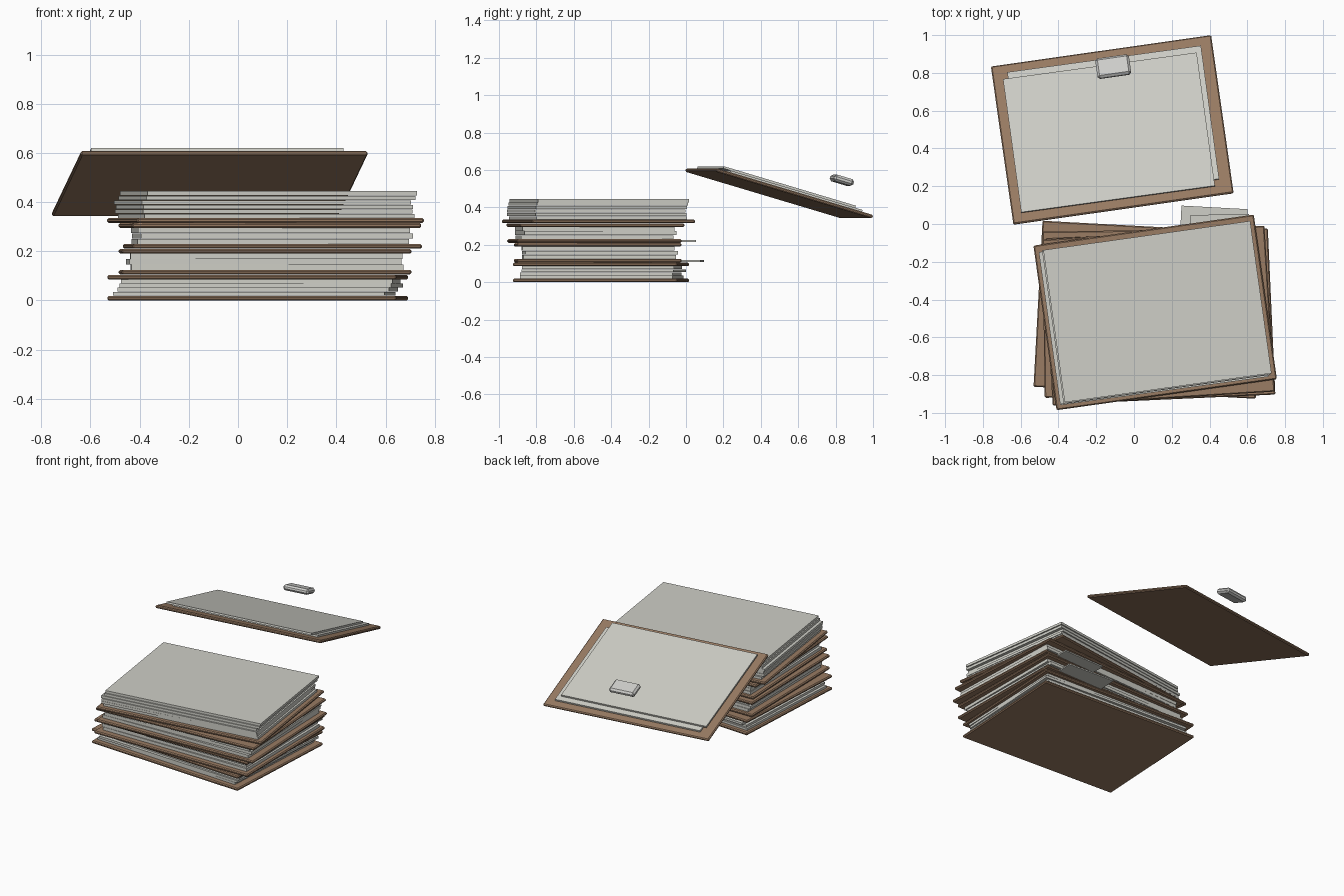
import bpy, bmesh
from math import radians, tan, sin, cos

old = bpy.data.objects.get("Cube")
if old:
    bpy.data.objects.remove(old, do_unlink=True)


def material(name, rgb):
    m = bpy.data.materials.new(name)
    m.use_nodes = True
    m.diffuse_color = (*rgb, 1)
    m.node_tree.nodes["Principled BSDF"].inputs["Base Color"].default_value = (*rgb, 1)
    return m


CARD = material("brown card", (0.32, 0.20, 0.125))
PAPER = material("grey white paper", (0.62, 0.62, 0.57))
METAL = material("pale grey metal", (0.63, 0.63, 0.61))


def slab(name, size, loc, mat, turn=0, tilt=0, bevel=0):
    """Box centred on loc, tilted about its own x axis and then turned about z."""
    bm = bmesh.new()
    bmesh.ops.create_cube(bm, size=1)
    bmesh.ops.scale(bm, vec=size, verts=bm.verts)
    if bevel:
        bmesh.ops.bevel(bm, geom=bm.edges[:], offset=bevel, segments=1, affect='EDGES')
    mesh = bpy.data.meshes.new(name)
    bm.to_mesh(mesh)
    bm.free()
    mesh.materials.append(mat)
    ob = bpy.data.objects.new(name, mesh)
    ob.location = loc
    ob.rotation_euler = (radians(tilt), 0, radians(turn))
    bpy.context.collection.objects.link(ob)
    return ob


COVER = (1.178, 0.88, 0.019)
SHEET = (1.106, 0.814)


def cover(name, x, y, z, turn):
    slab(name, COVER, (x, y, z), CARD, turn, bevel=0.006)


def sheets(name, low, high, poses):
    """Pile of loose sheets filling the height from low to high."""
    step = (high - low) / len(poses)
    for i, (x, y, turn) in enumerate(poses):
        slab(f"{name}_{i + 1}", (*SHEET, step * 0.92),
             (x, y, low + step * (i + 0.5)), PAPER, turn)


# Closed folders, each a lower and an upper cover
cover("bottom_folder_base", 0.08, -0.454, 0.0095, -3.1)
cover("bottom_folder_cover", 0.08, -0.454, 0.095, -3.1)
cover("second_folder_base", 0.11, -0.472, 0.115, 0.8)
cover("second_folder_cover", 0.11, -0.472, 0.200, 0.8)
cover("third_folder_base", 0.14, -0.49, 0.220, 2.6)
cover("third_folder_cover", 0.13, -0.485, 0.305, 3.6)

# Open folder on top
cover("top_folder_base", 0.112, -0.468, 0.325, 8)

# Loose sheets in each folder
sheets("bottom_sheet", 0.019, 0.086,
       [(0.066, -0.45, -3.1), (0.08, -0.455, -2.6), (0.095, -0.44, -3.4), (0.092, -0.45, -2.2)])
sheets("second_sheet", 0.124, 0.191,
       [(0.118, -0.465, 0.4), (0.105, -0.46, 1), (0.115, -0.47, 0.2)])
sheets("third_sheet", 0.229, 0.296,
       [(0.132, -0.49, 1.6), (0.14, -0.482, 2.6), (0.132, -0.487, 2)])
sheets("top_sheet", 0.334, 0.445,
       [(0.115, -0.47, 7.6), (0.105, -0.478, 8), (0.108, -0.48, 7.8),
        (0.10, -0.475, 8), (0.118, -0.47, 8), (0.124, -0.464, 8)])

# Index tabs at the back of the pile
slab("lower_index_tab", (0.35, 0.16, 0.009), (0.422, 0.008, 0.113), PAPER, -3.1)
slab("upper_index_tab", (0.31, 0.16, 0.009), (0.455, -0.03, 0.22), PAPER, 1)

# Tilted lid leaning behind the pile, with two sheets and a loose clip
TURN, TILT = 8.1, -16.5
LID = (-0.115, 0.498, 0.475)


def on_lid(x, y, lift):
    """Point above the tilted lid at a given x and y."""
    t = radians(TURN)
    along = -(x - LID[0]) * sin(t) + (y - LID[1]) * cos(t)
    return x, y, LID[2] + along * tan(radians(TILT)) + lift


slab("tilted_lid", COVER, LID, CARD, TURN, TILT, bevel=0.006)
slab("lid_lower_sheet", (1.035, 0.742, 0.012), on_lid(-0.11, 0.52, 0.017), PAPER, 7.8, TILT)
slab("lid_upper_sheet", (1.035, 0.742, 0.012), on_lid(-0.1325, 0.4835, 0.030), PAPER, 7.8, TILT)
slab("paper_clip_block", (0.18, 0.11, 0.037), (-0.11, 0.833, 0.545), METAL, TURN, TILT, bevel=0.012)
